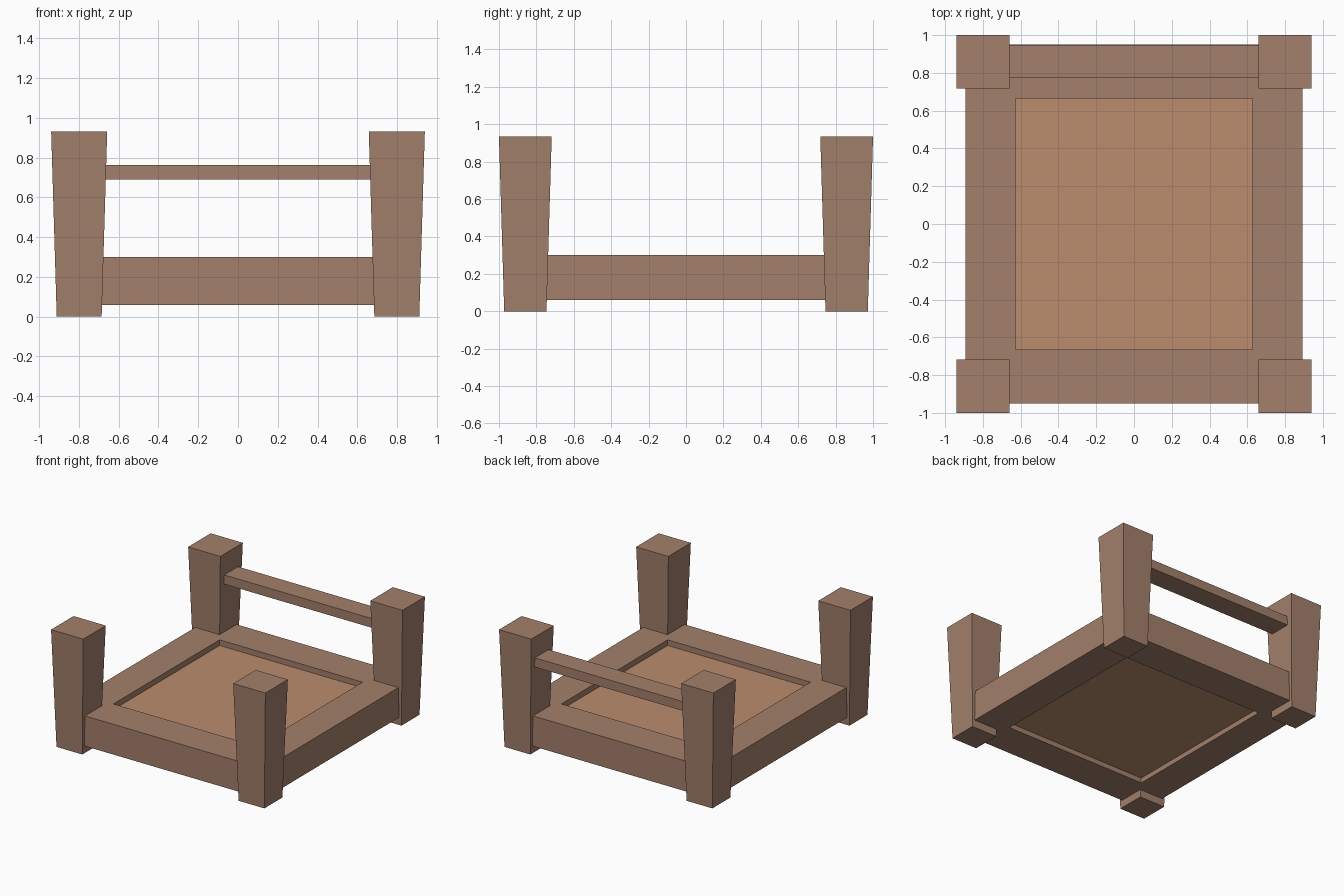
import bpy

if "Cube" in bpy.data.objects:
    bpy.data.objects.remove(bpy.data.objects["Cube"])


def material(name, rgb):
    m = bpy.data.materials.new(name)
    m.diffuse_color = (*rgb, 1)
    m.use_nodes = True
    m.node_tree.nodes["Principled BSDF"].inputs["Base Color"].default_value = m.diffuse_color
    return m


wood = material("wood", (0.367, 0.216, 0.147))
light_wood = material("light_wood", (0.497, 0.266, 0.153))


def rect(hx, hy, z, cx=0, cy=0):
    return [(cx + sx * hx, cy + sy * hy, z)
            for sx, sy in ((-1, -1), (1, -1), (1, 1), (-1, 1))]


def build(name, loops, mat, ring=False):
    """Skin a stack of rectangles; cap the ends, or close it into a ring."""
    verts = [v for loop in loops for v in loop]
    n = len(loops)
    faces = []
    for k in range(n if ring else n - 1):
        a, b = 4 * k, 4 * ((k + 1) % n)
        for i in range(4):
            j = (i + 1) % 4
            faces.append((a + i, a + j, b + j, b + i))
    if not ring:
        faces += [(3, 2, 1, 0), tuple(range(4 * n - 4, 4 * n))]
    me = bpy.data.meshes.new(name)
    me.from_pydata(verts, [], faces)
    me.materials.append(mat)
    ob = bpy.data.objects.new(name, me)
    bpy.context.collection.objects.link(ob)
    return ob


# Four corner posts, widening toward the top
for sy, end in ((-1, "front"), (1, "back")):
    for sx, side in ((-1, "left"), (1, "right")):
        cx, cy = sx * 0.799, sy * 0.859
        build(f"{end}_{side}_post",
              [rect(0.113, 0.113, 0, cx, cy), rect(0.141, 0.141, 0.933, cx, cy)],
              wood)

# Seat frame with a rectangular opening
build("seat_frame",
      [rect(0.892, 0.95, 0.06), rect(0.892, 0.95, 0.30),
       rect(0.627, 0.665, 0.30), rect(0.627, 0.665, 0.06)],
      wood, ring=True)

# Inset seat panel
build("seat_panel",
      [rect(0.627, 0.665, 0.10), rect(0.627, 0.665, 0.255)], light_wood)

# Back rail, running into the posts
build("back_rail",
      [rect(0.72, 0.086, 0.69, 0, 0.861), rect(0.72, 0.086, 0.763, 0, 0.861)], wood)
